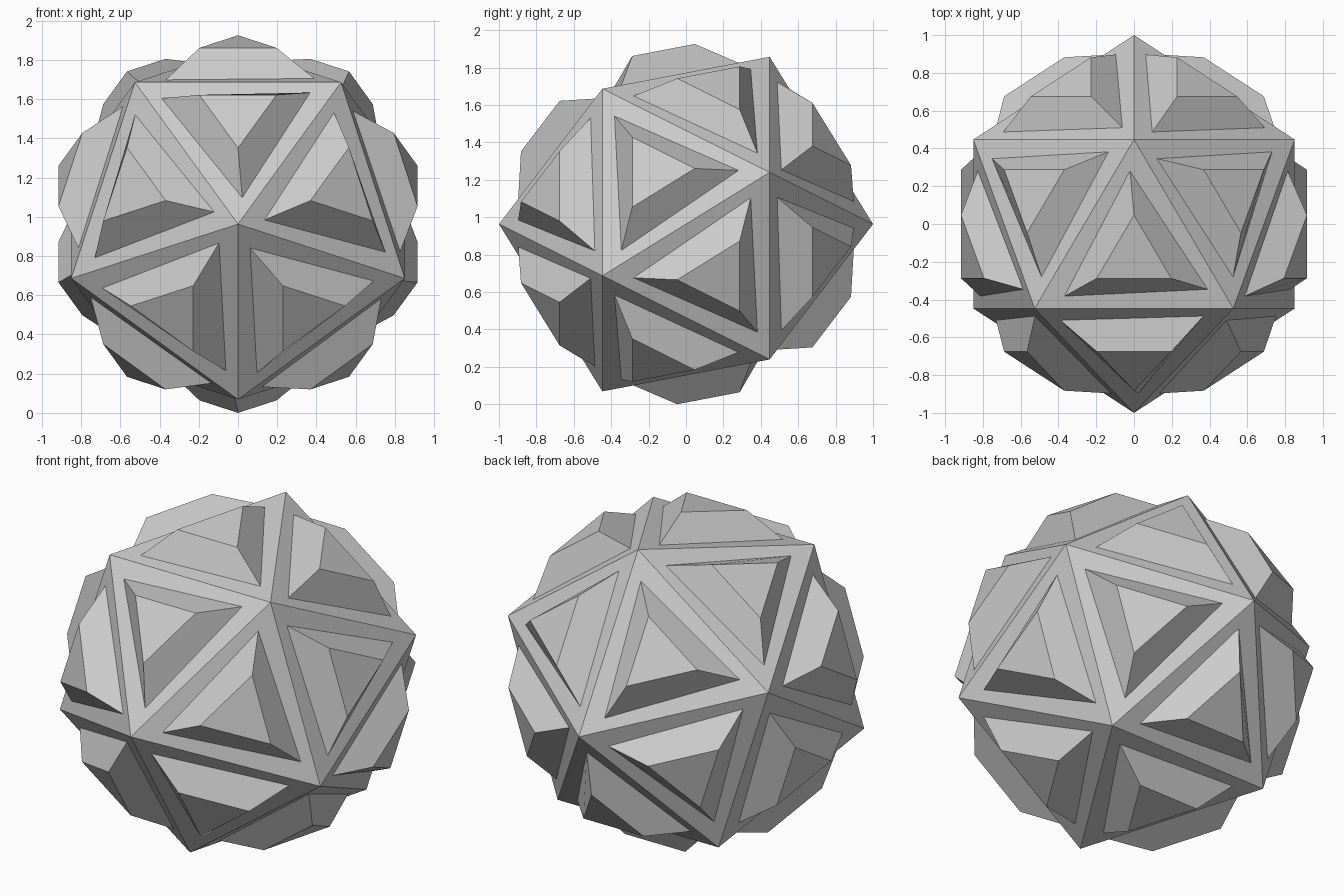
import bpy, bmesh
from math import sin, cos, pi, radians, sqrt
from mathutils import Vector, Matrix

if "Cube" in bpy.data.objects:
    bpy.data.objects.remove(bpy.data.objects["Cube"])

TOP_HEIGHT = 0.937      # distance of raised triangles from the ball centre
BASE_R, TOP_R = 0.438, 0.227
TWIST = radians(2.8)

# icosahedron corners: poles on the y axis and two rings of five
h, r = 1 / sqrt(5), 2 / sqrt(5)
corners = [Vector((0, -1, 0)), Vector((0, 1, 0))]
for k in range(5):
    a = 2 * pi * k / 5
    corners.append(Vector((r * sin(a), -h, -r * cos(a))))
    corners.append(Vector((r * sin(a), h, r * cos(a))))

core = bmesh.new()
for c in corners:
    core.verts.new(c)
bmesh.ops.convex_hull(core, input=core.verts[:])
bmesh.ops.recalc_face_normals(core, faces=core.faces[:])

# every face becomes a flat border plus a raised, slightly twisted triangular stud
bm = bmesh.new()
for f in core.faces:
    mid = f.calc_center_median()
    n = mid.normalized()
    spin = Matrix.Rotation(TWIST, 3, n)
    outer = [v.co.copy() for v in f.verts]
    dirs = [(p - mid).normalized() for p in outer]
    base = [mid + spin @ d * BASE_R for d in dirs]
    top = [n * TOP_HEIGHT + d * TOP_R for d in dirs]
    rings = [[bm.verts.new(p) for p in ring] for ring in (outer, base, top)]
    for lo, hi in zip(rings, rings[1:]):
        for i in range(3):
            j = (i + 1) % 3
            bm.faces.new((lo[i], lo[j], hi[j], hi[i]))
    bm.faces.new(rings[2])
core.free()

bmesh.ops.remove_doubles(bm, verts=bm.verts[:], dist=1e-4)
bmesh.ops.recalc_face_normals(bm, faces=bm.faces[:])

# stand the ball on the ground
low = min(v.co.z for v in bm.verts)
bmesh.ops.translate(bm, verts=bm.verts[:], vec=(0, 0, -low))

mesh = bpy.data.meshes.new("studded_ball")
bm.to_mesh(mesh)
bm.free()
ball = bpy.data.objects.new("studded_ball", mesh)
bpy.context.collection.objects.link(ball)
